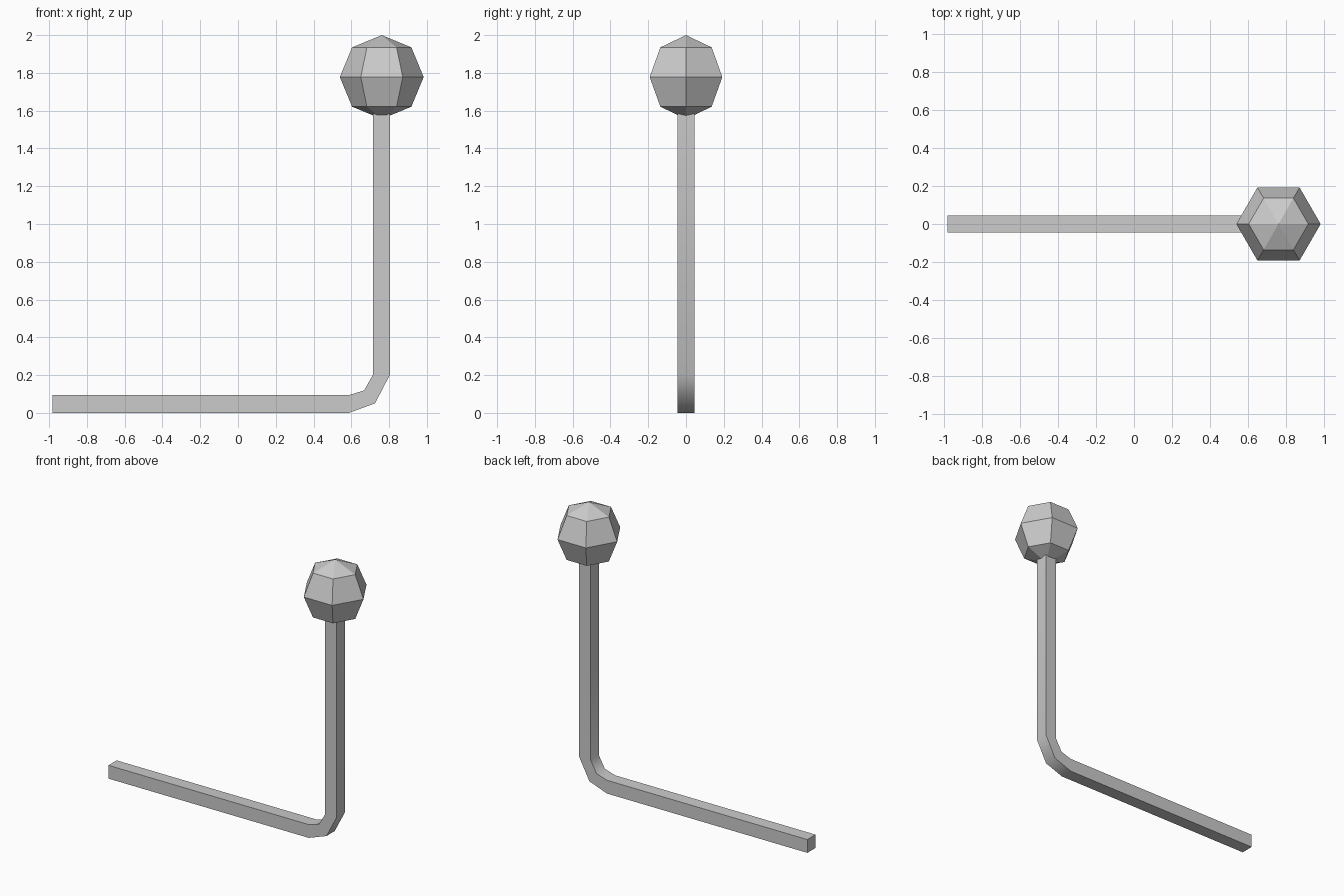
import bpy, bmesh
from math import radians, sin, cos, tau

cube = bpy.data.objects.get("Cube")
if cube:
    bpy.data.objects.remove(cube, do_unlink=True)

# Single metal grey
metal = bpy.data.materials.new("metal_grey")
metal.use_nodes = True
GREY = (0.6, 0.6, 0.6, 1)
metal.diffuse_color = GREY
metal.node_tree.nodes["Principled BSDF"].inputs["Base Color"].default_value = GREY


def add_object(name, bm):
    bmesh.ops.recalc_face_normals(bm, faces=bm.faces)
    mesh = bpy.data.meshes.new(name)
    bm.to_mesh(mesh)
    bm.free()
    mesh.materials.append(metal)
    obj = bpy.data.objects.new(name, mesh)
    bpy.context.collection.objects.link(obj)
    return obj


# Bent square bar: pairs of (outer, inner) points swept along the L shape
HALF = 0.046
sections = [
    ((-0.983, 0.0), (-0.983, 0.094)),
    ((0.587, 0.0), (0.587, 0.094)),
    ((0.725, 0.05), (0.668, 0.119)),
    ((0.805, 0.203), (0.715, 0.203)),
    ((0.805, 1.62), (0.715, 1.62)),
]
bm = bmesh.new()
rings = []
for (ox, oz), (ix, iz) in sections:
    corners = [(ox, -HALF, oz), (ox, HALF, oz), (ix, HALF, iz), (ix, -HALF, iz)]
    rings.append([bm.verts.new(c) for c in corners])
for a, b in zip(rings, rings[1:]):
    for i in range(4):
        j = (i + 1) % 4
        bm.faces.new((a[i], a[j], b[j], b[i]))
bm.faces.new(rings[0])
bm.faces.new(rings[-1])
bar = add_object("bent_bar", bm)

# Smooth bend with sharp long edges
bpy.ops.object.select_all(action='DESELECT')
bar.select_set(True)
bpy.context.view_layer.objects.active = bar
bpy.ops.object.shade_smooth_by_angle(angle=radians(50))

# Faceted knob: half circle spun into six flat sides
RADIUS, SIDES, BANDS = 0.222, 6, 4
bm = bmesh.new()
arc = [bm.verts.new((RADIUS * sin(i * tau / 2 / BANDS), 0,
                     RADIUS * cos(i * tau / 2 / BANDS))) for i in range(BANDS + 1)]
edges = [bm.edges.new(pair) for pair in zip(arc, arc[1:])]
bmesh.ops.spin(bm, geom=arc + edges, cent=(0, 0, 0), axis=(0, 0, 1),
               angle=tau, steps=SIDES)
bmesh.ops.remove_doubles(bm, verts=bm.verts, dist=0.001)
knob = add_object("knob", bm)
knob.location = (0.761, 0, 1.778)
